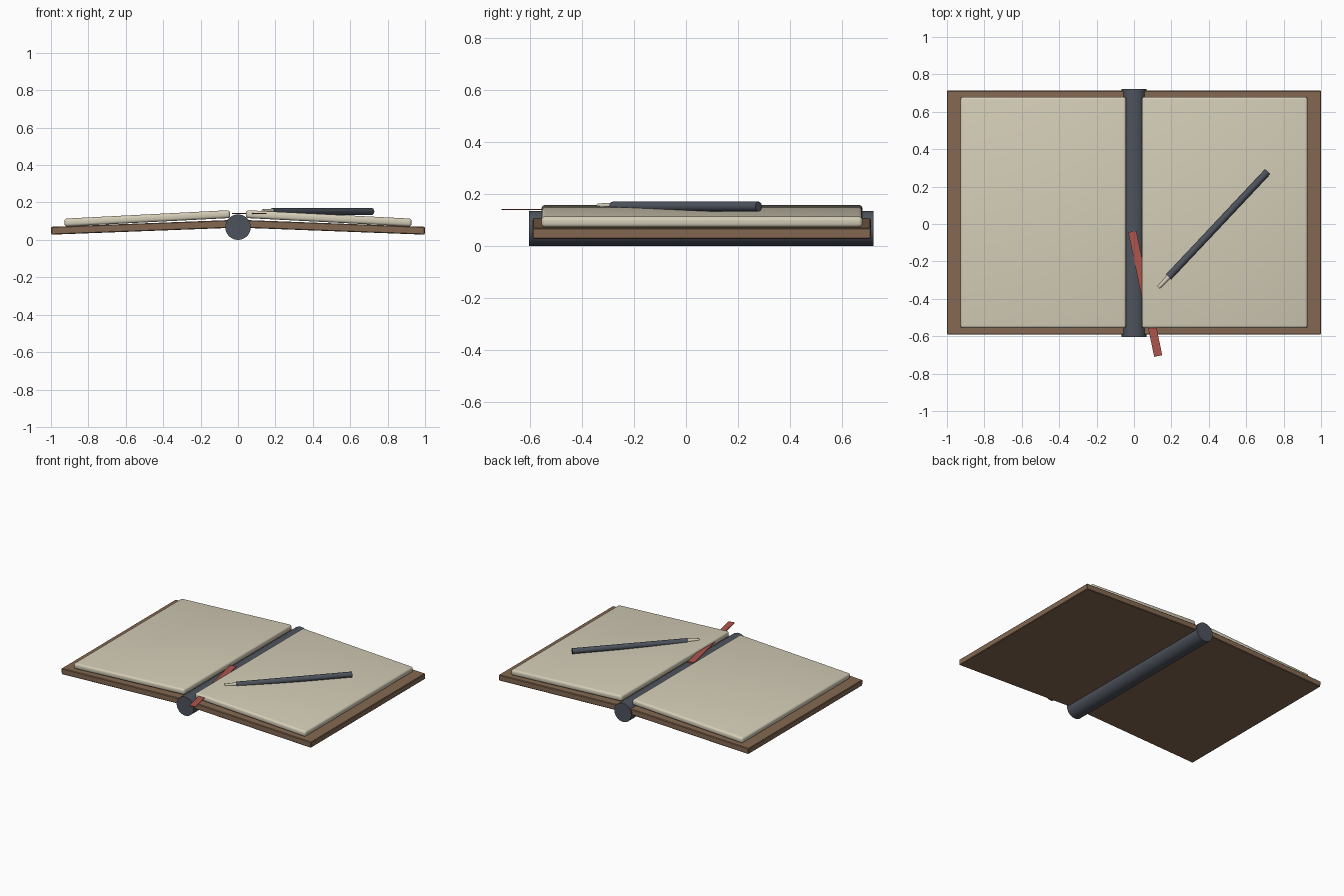
import bpy, bmesh, math
from mathutils import Vector

cube = bpy.data.objects.get("Cube")
if cube:
    bpy.data.objects.remove(cube, do_unlink=True)


def material(name, color):
    mat = bpy.data.materials.new(name)
    mat.use_nodes = True
    rgba = (*color, 1.0)
    mat.diffuse_color = rgba
    mat.node_tree.nodes["Principled BSDF"].inputs["Base Color"].default_value = rgba
    return mat


LEATHER = material("brown leather", (0.23, 0.14, 0.083))
PAPER = material("cream paper", (0.66, 0.61, 0.475))
SLATE = material("dark slate", (0.076, 0.087, 0.11))
RIBBON = material("red ribbon", (0.42, 0.09, 0.075))


def finish(name, bm, mat, smooth=True):
    mesh = bpy.data.meshes.new(name)
    bm.to_mesh(mesh)
    bm.free()
    obj = bpy.data.objects.new(name, mesh)
    bpy.context.collection.objects.link(obj)
    mesh.materials.append(mat)
    if smooth:
        bpy.ops.object.select_all(action="DESELECT")
        obj.select_set(True)
        bpy.context.view_layer.objects.active = obj
        bpy.ops.object.shade_smooth_by_angle(angle=math.radians(35))
    return obj


def box(name, size, mat, bevel=0.0, segments=1):
    bm = bmesh.new()
    bmesh.ops.create_cube(bm, size=1)
    bmesh.ops.scale(bm, vec=size, verts=bm.verts)
    if bevel:
        bmesh.ops.bevel(bm, geom=bm.edges[:], offset=bevel, segments=segments,
                        profile=0.5, affect="EDGES")
    return finish(name, bm, mat)


def tube(name, start, end, r_start, r_end, sides, mat, smooth=True):
    start, end = Vector(start), Vector(end)
    bm = bmesh.new()
    bmesh.ops.create_cone(bm, cap_ends=True, segments=sides, radius1=r_start,
                          radius2=r_end, depth=(end - start).length)
    obj = finish(name, bm, mat, smooth)
    obj.location = (start + end) / 2
    obj.rotation_euler = (end - start).to_track_quat("Z", "Y").to_euler()
    return obj


def leaf(name, side, inner, outer, y_range, thickness, mat, bevel, segments):
    """Slab falling from the spine; inner and outer are mid-thickness (x, z)."""
    (x0, z0), (x1, z1) = inner, outer
    y0, y1 = y_range
    length = math.hypot(x1 - x0, z1 - z0)
    obj = box(name, (length, y1 - y0, thickness), mat, bevel, segments)
    obj.location = (side * (x0 + x1) / 2, (y0 + y1) / 2, (z0 + z1) / 2)
    obj.rotation_euler.y = side * math.atan2(z0 - z1, x1 - x0)


# Covers and page blocks
for label, side in (("left", 1), ("right", -1)):
    leaf(label + "_cover", side, (0.02, 0.086), (0.999, 0.049),
         (-0.592, 0.713), 0.042, LEATHER, 0.004, 1)
    leaf(label + "_pages", side, (0.042, 0.138), (0.928, 0.0925),
         (-0.557, 0.68), 0.042, PAPER, 0.015, 4)

# Spine
tube("spine", (0, -0.604, 0.068), (0, 0.722, 0.068), 0.068, 0.068, 32, SLATE)

# Ribbon bookmark
ribbon = box("ribbon_bookmark", (0.044, 0.68, 0.005), RIBBON)
ribbon.location = (0.06, -0.373, 0.141)
ribbon.rotation_euler.z = math.radians(11.8)

# Pen lying on the page
tube("pen_body", (0.185, -0.283, 0.152), (0.715, 0.28, 0.152),
     0.019, 0.019, 12, SLATE)
tube("pen_tip", (0.185, -0.283, 0.155), (0.132, -0.339, 0.155),
     0.012, 0.009, 12, PAPER)
